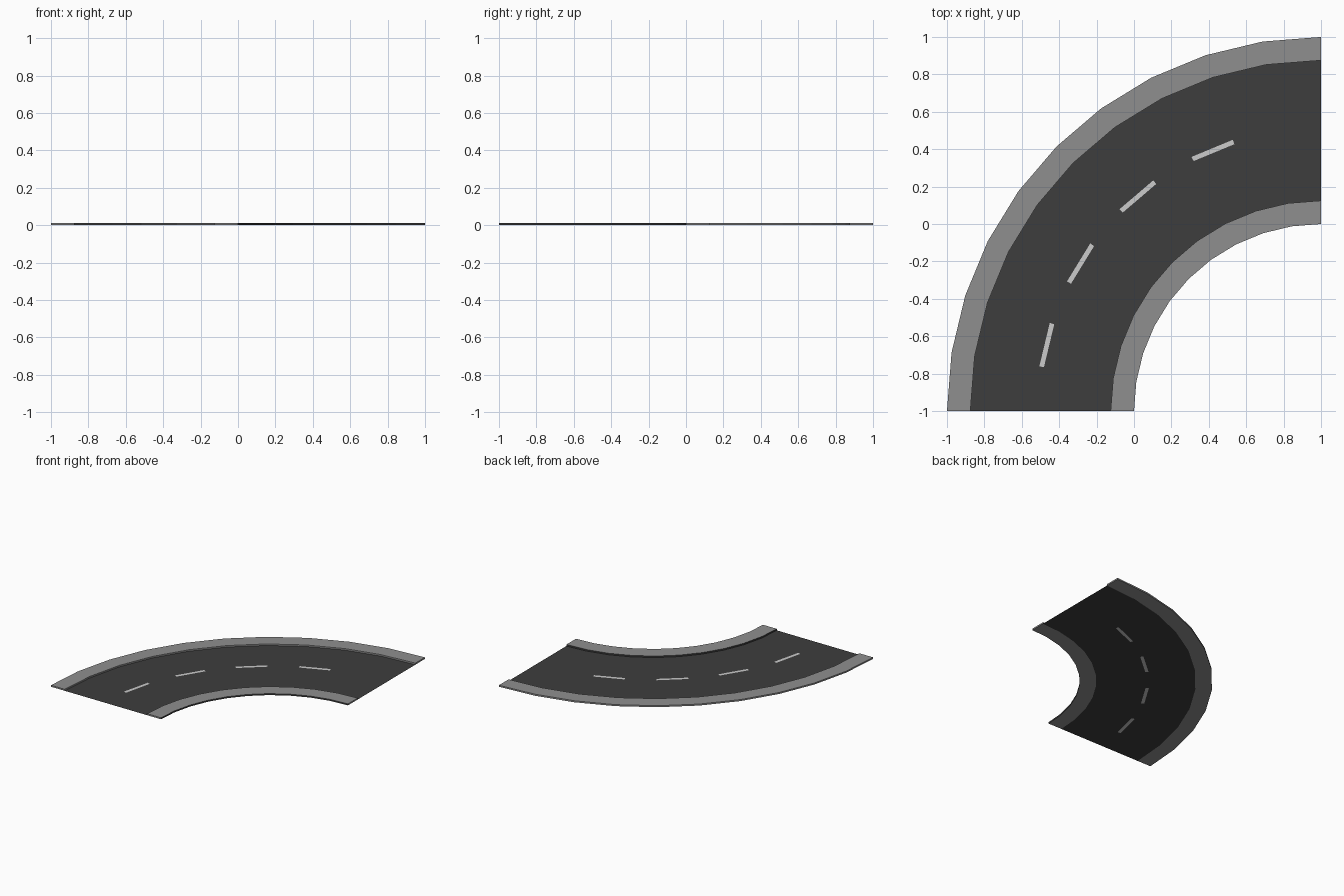
import bpy, bmesh, math

if "Cube" in bpy.data.objects:
    bpy.data.objects.remove(bpy.data.objects["Cube"])

CX, CY = 1.0, -1.0      # centre of the bend
SEGS = 10               # flat segments over the quarter turn
CURB_H = 0.0125
DASHES = (1, 3, 5, 7)   # segments carrying a lane dash


def material(name, v):
    m = bpy.data.materials.new(name)
    m.diffuse_color = (v, v, v, 1)
    m.use_nodes = True
    m.node_tree.nodes["Principled BSDF"].inputs["Base Color"].default_value = m.diffuse_color
    return m


def point(r, i, z):
    a = math.radians(90) * i / SEGS
    return (CX - r * math.cos(a), CY + r * math.sin(a), z)


def finish(bm, name, mats):
    bmesh.ops.remove_doubles(bm, verts=bm.verts, dist=1e-5)
    bmesh.ops.recalc_face_normals(bm, faces=bm.faces)
    me = bpy.data.meshes.new(name)
    bm.to_mesh(me)
    bm.free()
    for m in mats:
        me.materials.append(m)
    ob = bpy.data.objects.new(name, me)
    bpy.context.collection.objects.link(ob)
    return ob


def flat_object(name, patches, mat):
    bm = bmesh.new()
    for r0, r1, i in patches:
        corners = (point(r0, i, 0), point(r0, i + 1, 0), point(r1, i + 1, 0), point(r1, i, 0))
        bm.faces.new([bm.verts.new(c) for c in corners])
    ob = finish(bm, name, [mat])
    # keep the flat sheet facing up
    for poly in ob.data.polygons:
        if poly.normal.z < 0:
            poly.flip()


def curb(name, r0, r1, mat, wall_mat):
    # rectangular section swept round the bend, capped at both ends
    bm = bmesh.new()
    rings = [[bm.verts.new(point(r, i, z)) for r, z in
              ((r0, 0), (r1, 0), (r1, CURB_H), (r0, CURB_H))] for i in range(SEGS + 1)]
    for a, b in zip(rings, rings[1:]):
        for k in range(4):
            n = (k + 1) % 4
            f = bm.faces.new((a[k], a[n], b[n], b[k]))
            f.material_index = k % 2    # odd sides are the upright walls
    bm.faces.new(rings[0])
    bm.faces.new(rings[-1])
    finish(bm, name, [mat, wall_mat])


asphalt = material("asphalt", 0.047)
concrete = material("concrete", 0.275)
paint = material("paint", 0.72)

# Road surface, leaving gaps filled by the lane dashes
R_IN, D_IN, D_OUT, R_OUT = 1.125, 1.5, 1.525, 1.875
road = []
for i in range(SEGS):
    road += [(R_IN, D_IN, i), (D_OUT, R_OUT, i)]
    if i not in DASHES:
        road.append((D_IN, D_OUT, i))
flat_object("road_surface", road, asphalt)

# Lane dashes
flat_object("lane_dashes", [(D_IN, D_OUT, i) for i in DASHES], paint)

# Raised curbs, the inner one with dark walls
curb("inner_curb", 1.0, R_IN, concrete, asphalt)
curb("outer_curb", R_OUT, 2.0, concrete, concrete)
